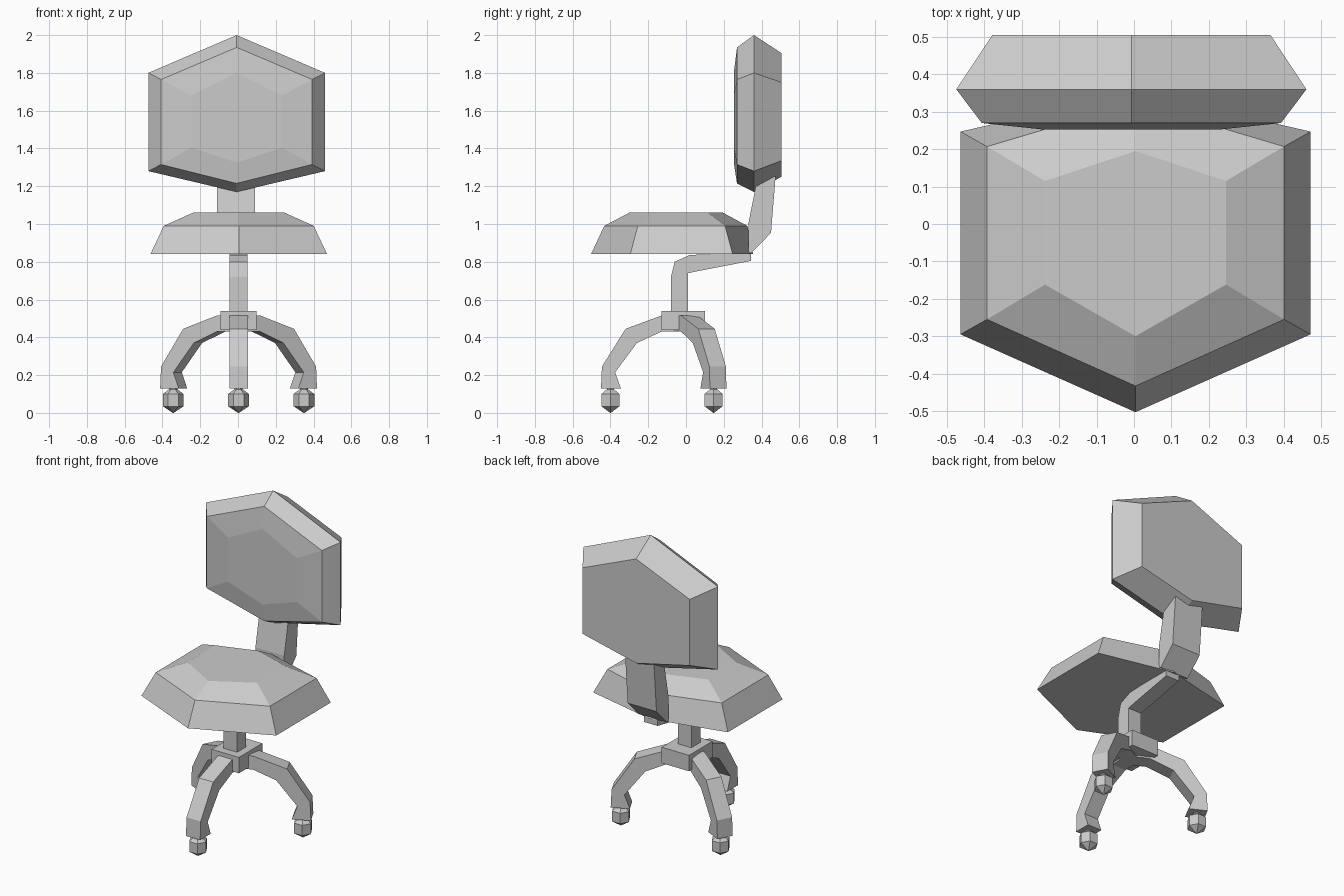
import bpy, bmesh, math
from mathutils import Matrix, Vector

cube = bpy.data.objects.get("Cube")
if cube:
    bpy.data.objects.remove(cube, do_unlink=True)

grey = bpy.data.materials.new("plain_grey")
grey.use_nodes = True
colour = (0.6, 0.6, 0.6, 1)
grey.diffuse_color = colour
grey.node_tree.nodes["Principled BSDF"].inputs["Base Color"].default_value = colour


def finish(name, bm, matrix=Matrix()):
    bmesh.ops.recalc_face_normals(bm, faces=bm.faces)
    mesh = bpy.data.meshes.new(name)
    bm.to_mesh(mesh)
    bm.free()
    mesh.materials.append(grey)
    obj = bpy.data.objects.new(name, mesh)
    obj.matrix_world = matrix
    bpy.context.collection.objects.link(obj)
    return obj


def loft(name, rings, matrix=Matrix()):
    """Skin a list of equal point rings and cap both ends."""
    bm = bmesh.new()
    loops = [[bm.verts.new(p) for p in ring] for ring in rings]
    n = len(loops[0])
    for a, b in zip(loops, loops[1:]):
        for i in range(n):
            j = (i + 1) % n
            bm.faces.new((a[i], a[j], b[j], b[i]))
    bm.faces.new(loops[0])
    bm.faces.new(loops[-1])
    return finish(name, bm, matrix)


def strip(name, pairs, x0, x1, matrix=Matrix()):
    """Bar of constant width whose side profile is given as pairs of (y, z) points."""
    rings = [[(x0, *a), (x1, *a), (x1, *b), (x0, *b)] for a, b in pairs]
    return loft(name, rings, matrix)


def hexagon(w, tip, side, far_side, far_tip):
    return [(0, tip), (w, side), (w, far_side), (0, far_tip), (-w, far_side), (-w, side)]


# Seat cushion: stacked hexagons, pointed at the front
seat_rings = [(0.84, (0.468, -0.503, -0.295, 0.247, 0.355)),
              (0.99, (0.397, -0.433, -0.255, 0.207, 0.325)),
              (1.06, (0.242, -0.30, -0.162, 0.115, 0.195))]
loft("seat", [[(x + 0.004, y, z) for x, y in hexagon(*h)] for z, h in seat_rings])

# Backrest cushion: the same kind of stack, standing up
back_rings = [(0.505, (0.372, 1.905, 1.75, 1.335, 1.25)),
              (0.36, (0.468, 2.0, 1.80, 1.28, 1.17)),
              (0.27, (0.40, 1.935, 1.765, 1.315, 1.215)),
              (0.253, (0.24, 1.80, 1.68, 1.405, 1.325))]
loft("backrest", [[(x - 0.007, y, z) for x, z in hexagon(*h)] for y, h in back_rings])

# Bent bracket holding the backrest
strip("back_bracket", [((0.33, 0.85), (0.345, 0.845)),
                       ((0.33, 1.0), (0.45, 0.953)),
                       ((0.375, 1.23), (0.475, 1.26))], -0.11, 0.09)

# Column that bends back under the seat
strip("column", [((-0.08, 0.5), (0.01, 0.5)),
                 ((-0.08, 0.72), (0.01, 0.74)),
                 ((-0.06, 0.80), (0.015, 0.74)),
                 ((0.02, 0.836), (0.06, 0.75)),
                 ((0.345, 0.848), (0.345, 0.805))], -0.044, 0.05)

# Hub block
bm = bmesh.new()
bmesh.ops.create_cube(bm, size=1)
finish("hub", bm, Matrix.Translation((0.003, -0.015, 0.49)) @ Matrix.Diagonal((0.19, 0.232, 0.10, 1)))

# Three arched legs with faceted casters, laid out round the hub
leg_profile = [((0, 0.515), (0, 0.43)), ((-0.10, 0.515), (-0.10, 0.43)),
               ((-0.29, 0.445), (-0.23, 0.37)), ((-0.415, 0.245), (-0.345, 0.215)),
               ((-0.42, 0.13), (-0.315, 0.13))]
caster_rings = [(0.0, 0.002), (0.035, 0.055), (0.10, 0.055), (0.125, 0.022), (0.14, 0.022)]
centre = Matrix.Translation((0.003, -0.03, 0))
for name, angle, reach in (("front", 0, 1), ("left", 117, 1.05), ("right", -117, 1.05)):
    place = centre @ Matrix.Rotation(math.radians(angle), 4, "Z")
    stretch = Matrix.Diagonal((1, reach, 1, 1))
    strip(name + "_leg", leg_profile, -0.049, 0.049, place @ stretch)
    foot = place @ Vector((0, -0.37 * reach, 0))
    rings = [[(r * math.cos(i * math.tau / 6), r * math.sin(i * math.tau / 6), z)
              for i in range(6)] for z, r in caster_rings]
    loft(name + "_caster", rings, Matrix.Translation(foot))
